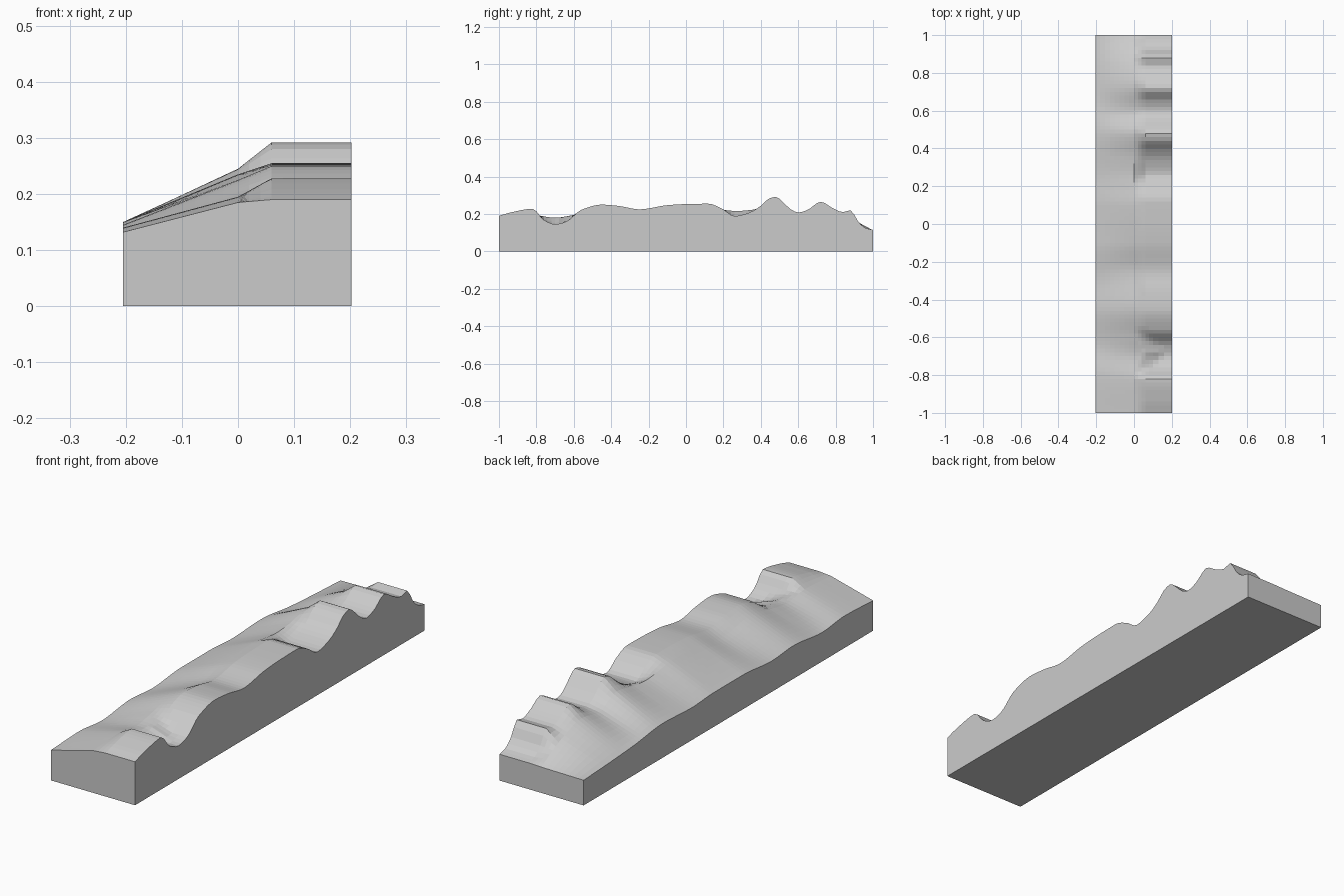
import bpy, bmesh, math

if "Cube" in bpy.data.objects:
    bpy.data.objects.remove(bpy.data.objects["Cube"])

X0, X1 = -0.205, 0.202

# Height profiles along y (y, z): low edge, middle slope, ridge edge
LOW = [(-1, .132), (-.8, .140), (-.65, .127), (-.45, .145), (-.3, .135), (-.1, .15),
       (.1, .15), (.25, .142), (.45, .15), (.65, .13), (.8, .12), (1, .11)]
MID = [(-1, .185), (-.82, .195), (-.7, .18), (-.6, .195), (-.45, .225), (-.25, .2),
       (-.1, .225), (.1, .235), (.2, .222), (.27, .216), (.35, .222), (.48, .245),
       (.6, .2), (.72, .22), (.84, .19), (.9, .165), (1, .113)]
RIDGE = [(-1, .19), (-.93, .21), (-.82, .228), (-.76, .168), (-.7, .145), (-.64, .16),
         (-.56, .222), (-.45, .25), (-.36, .243), (-.25, .225), (-.1, .247), (0, .253),
         (.12, .255), (.19, .23), (.26, .189), (.34, .208), (.4, .244), (.44, .28),
         (.48, .292), (.52, .262), (.56, .225), (.6, .208), (.65, .222), (.72, .265),
         (.79, .228), (.84, .21), (.88, .22), (.92, .16), (.96, .125), (1, .115)]


def sample(profile, y):
    """Smooth monotone-like interpolation of a profile."""
    n = len(profile)
    i = next((k for k in range(n - 1) if y <= profile[k + 1][0]), n - 2)
    slope = [(b[1] - a[1]) / (b[0] - a[0]) for a, b in zip(profile, profile[1:])]

    def tangent(k):
        if k == 0 or k == n - 1:
            return slope[min(k, n - 2)]
        a, b = slope[k - 1], slope[k]
        return 0 if a * b <= 0 else 2 * a * b / (a + b)
    (ya, za), (yb, zb) = profile[i], profile[i + 1]
    h = yb - ya
    t = (y - ya) / h
    return ((2*t**3 - 3*t**2 + 1) * za + (t**3 - 2*t**2 + t) * h * tangent(i)
            + (3*t**2 - 2*t**3) * zb + (t**3 - t**2) * h * tangent(i + 1))


def height(x, y):
    low, mid, ridge = (sample(p, y) for p in (LOW, MID, RIDGE))
    if x <= 0:
        return low + (mid - low) * (x - X0) / -X0
    # The gully near the front bites in from the ridge edge only
    gully = max(0, 1 - abs(y + .68) / .13)
    start, end = .06 * gully, .06 + .1 * gully
    t = min(1, max(0, (x - start) / (end - start)))
    return mid + (ridge - mid) * t


# Terrain block: top surface grid, walls and base
xs = [X0 + (0 - X0) * i / 8 for i in range(8)] + [0, .02, .04, .06, .08, .1, .13, .16, X1]
ys = [-1 + .02 * j for j in range(101)]
bm = bmesh.new()
grid = [[bm.verts.new((x, y, height(x, y))) for x in xs] for y in ys]
for a, b in zip(grid, grid[1:]):
    for i in range(len(xs) - 1):
        bm.faces.new((a[i], a[i + 1], b[i + 1], b[i]))
rim = [e for e in bm.edges if e.is_boundary]
skirt = bmesh.ops.extrude_edge_only(bm, edges=rim)["geom"]
for v in skirt:
    if isinstance(v, bmesh.types.BMVert):
        v.co.z = 0
bmesh.ops.holes_fill(bm, edges=[e for e in bm.edges if e.is_boundary], sides=0)
bmesh.ops.recalc_face_normals(bm, faces=bm.faces)

mesh = bpy.data.meshes.new("terrain_block")
bm.to_mesh(mesh)
bm.free()
block = bpy.data.objects.new("terrain_block", mesh)
bpy.context.collection.objects.link(block)
